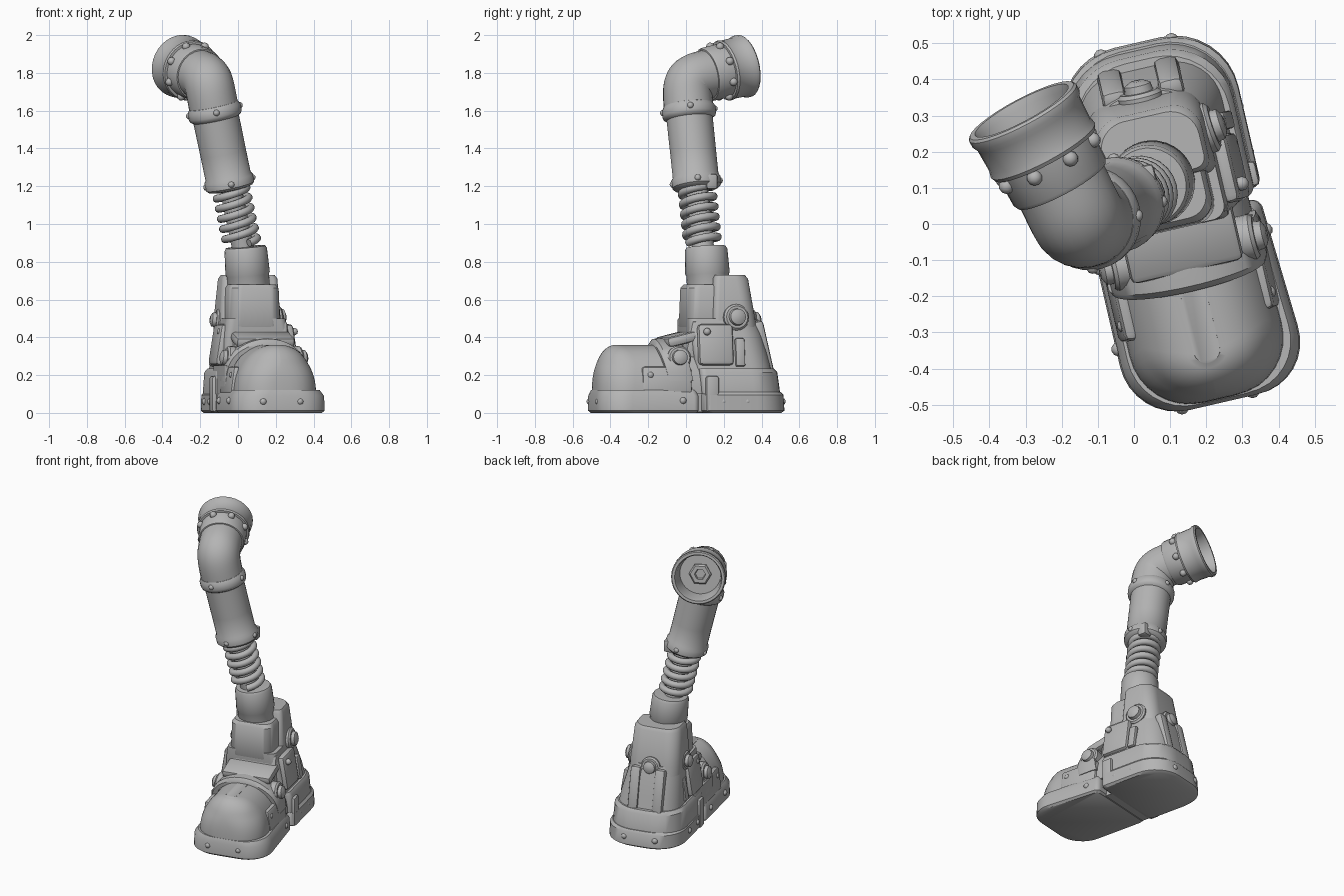
import bpy, bmesh, math
from mathutils import Matrix, Vector

if "Cube" in bpy.data.objects:
    bpy.data.objects.remove(bpy.data.objects["Cube"])

grey = bpy.data.materials.new("cast_grey")
grey.diffuse_color = (0.46, 0.46, 0.46, 1)
grey.use_nodes = True
grey.node_tree.nodes["Principled BSDF"].inputs["Base Color"].default_value = grey.diffuse_color
FOOT = Matrix.Translation((0.13, -0.05, 0)) @ Matrix.Rotation(math.radians(13), 4, 'Z')


def finish(ob, angle=38):
    ob.data.materials.clear()
    ob.data.materials.append(grey)
    bpy.ops.object.select_all(action='DESELECT')
    ob.select_set(True)
    bpy.context.view_layer.objects.active = ob
    bpy.ops.object.shade_smooth_by_angle(angle=math.radians(angle))
    return ob


def add(name, bm, angle=38):
    me = bpy.data.meshes.new(name)
    bm.to_mesh(me)
    bm.free()
    ob = bpy.data.objects.new(name, me)
    bpy.context.collection.objects.link(ob)
    return finish(ob, angle)


def loft(name, rings, M=FOOT):
    """Skin a list of equal-length point rings and cap the ends."""
    bm = bmesh.new()
    vs = [[bm.verts.new(M @ Vector(p)) for p in r] for r in rings]
    n = len(rings[0])
    for a, b in zip(vs, vs[1:]):
        for i in range(n):
            j = (i + 1) % n
            bm.faces.new((a[i], a[j], b[j], b[i]))
    bm.faces.new(vs[0][::-1])
    bm.faces.new(vs[-1])
    bmesh.ops.recalc_face_normals(bm, faces=bm.faces)
    return add(name, bm)


def outline(w, front, back, rf, rb, z, cx=0, n=8):
    """Rounded rectangle in foot space; -y is the toe end."""
    pts = []
    for sx, y, sy, r, a0 in ((1, back, -1, rb, 0), (-1, back, -1, rb, 90),
                             (-1, front, 1, rf, 180), (1, front, 1, rf, 270)):
        r = min(r, w * 0.99)
        for k in range(n + 1):
            a = math.radians(a0 + 90 * k / n)
            pts.append((cx + sx * (w - r) + r * math.cos(a), y + sy * r + r * math.sin(a), z))
    return pts


def flare(ring, amount):
    """Widen the outer side of a ring toward the toe."""
    return [(x + max(0, -y) * amount * (x > 0) * min(1, x / .1), y, z) for x, y, z in ring]


def lathe(name, origin, axis, profile, seg=32):
    """Turn (radius, height) pairs around an axis."""
    M = Matrix.Translation(origin) @ Vector(axis).to_track_quat('Z', 'Y').to_matrix().to_4x4()
    rings = [[(r * math.cos(2 * math.pi * k / seg), r * math.sin(2 * math.pi * k / seg), h)
              for k in range(seg)] for r, h in profile]
    return loft(name, rings, M)


def tube(name, pts, radius, res=8):
    cu = bpy.data.curves.new(name, 'CURVE')
    cu.dimensions = '3D'
    cu.bevel_depth, cu.bevel_resolution, cu.use_fill_caps = radius, res, True
    sp = cu.splines.new('POLY')
    sp.points.add(len(pts) - 1)
    for p, q in zip(sp.points, pts):
        p.co = (*q, 1)
    ob = bpy.data.objects.new(name, cu)
    bpy.context.collection.objects.link(ob)
    bpy.ops.object.select_all(action='DESELECT')
    ob.select_set(True)
    bpy.context.view_layer.objects.active = ob
    bpy.ops.object.convert(target='MESH')
    return finish(bpy.context.object)


def block(name, loc, size, rot=(0, 0, 0), bevel=0.012):
    bm = bmesh.new()
    bmesh.ops.create_cube(bm, size=1)
    bmesh.ops.scale(bm, vec=size, verts=bm.verts)
    bmesh.ops.bevel(bm, geom=bm.edges[:], offset=bevel, segments=2, affect='EDGES', profile=0.5)
    R = Matrix.Rotation(rot[2], 4, 'Z') @ Matrix.Rotation(rot[1], 4, 'Y') @ Matrix.Rotation(rot[0], 4, 'X')
    bm.transform(FOOT @ Matrix.Translation(loc) @ R)
    return add(name, bm)


def bolt(name, loc, axis, r):
    """Washer with a raised domed head, in foot space."""
    return lathe(name, FOOT @ Vector(loc), FOOT.to_3x3() @ Vector(axis),
                 [(r, -0.05), (r, 0.012), (r * .85, 0.022), (r * .65, 0.022), (r * .6, 0.042), (r * .3, 0.052)], 20)


def rivet(name, p, r=.022):
    bm = bmesh.new()
    bmesh.ops.create_icosphere(bm, subdivisions=2, radius=r, matrix=Matrix.Translation(p))
    add(name, bm, 60)


# --- toe half of the boot ---
loft("toe_sole", [flare(outline(w, f, b, .16, .03, z), .07) for w, f, b, z in
     ((.23, -.445, .06, 0), (.242, -.458, .07, .012), (.238, -.458, .07, .09), (.218, -.448, .06, .12))])
dome = []
for i in range(17):
    u = math.sin(math.pi / 2 * i / 16)
    kw, kf = max(.1, (1 - u ** 2.1) ** .5), max(.1, (1 - u ** 2.8) ** .5)
    dome.append(flare(outline(.015 + .195 * kw, -.33 - .117 * kf, .1, .17, .02, .10 + .26 * u), .04))
loft("toe_cap", dome)

# --- heel half of the boot ---
loft("heel_sole", [outline(w, f, b, .03, .18, z, .005) for w, f, b, z in
     ((.235, .115, .55, 0), (.247, .1, .565, .012), (.245, .1, .56, .095), (.232, .11, .55, .11))])
loft("heel_counter", [outline(w, f, b, .03, .175, z) for w, f, b, z in
     ((.235, .09, .545, .1), (.23, .08, .53, .215), (.215, .08, .515, .235))])
loft("heel_upper", [outline(w, f, b, .04, .13, z, cx) for w, f, b, z, cx in
     ((.205, .07, .50, .2, 0), (.195, .06, .478, .3, -.005), (.175, .04, .452, .42, -.015), (.16, .04, .425, .5, -.02))])
loft("shank", [outline(.19, -.1, .2, .02, .02, z, -.035) for z in (.004, .25)])
for s in (-1, 1):
    block("heel_rib", (s * .08 - .01, .452, .34), (.07, .06, .3), (math.radians(13), 0, 0), .02)
    block("ankle_side_plate", (s * .187 - .01, .17, .36), (.05, .19, .22), (0, math.radians(-9 * s), 0), .02)
    block("side_slot_plate", (s * .192, .3, .32), (.03, .05, .15), (0, math.radians(-9 * s), 0), .008)
    block("toe_side_panel", (s * .198, -.1, .17), (.045, .27, .15), (0, math.radians(-8 * s), 0), .018)
    block("heel_clip", (s * .232, .14, .1), (.035, .07, .19))
    bolt("instep_bolt", (s * .185, -.03, .29), (s, 0, .12), .064)

# --- instep strap and tongue plate ---
strap = []
for i in range(25):
    a = math.pi * i / 24
    c, q = math.cos(a), math.sin(a) ** .8
    lean = -.05 * q
    strap.append([(c * r, y + lean, .17 + h * q) for r, h, y in
                  ((.19, .185, -.09), (.22, .2, -.09), (.226, .222, -.075),
                   (.226, .23, .02), (.22, .23, .04), (.19, .19, .04))])
loft("instep_strap", strap)
block("tongue_plate", (0, .0, .39), (.32, .17, .055), (math.radians(14), 0, 0), .02)
block("tongue_support", (0, .1, .38), (.3, .14, .2), (math.radians(-12), 0, 0), .02)

# --- ankle socket ---
loft("ankle_front_block", [outline(w, f, b, .06, .03, z, -.025) for w, f, b, z in
     ((.135, .048, .3, .44), (.142, .038, .3, .46), (.135, .045, .27, .66), (.122, .06, .26, .68))])
loft("ankle_rear_block", [outline(w, f, b, .03, .08, z, -.022) for w, f, b, z in
     ((.165, .17, .42, .44), (.165, .17, .41, .5), (.15, .18, .375, .71), (.138, .19, .36, .73))])
for name, loc, axis, r in (("right_ankle_bolt", (.14, .29, .505), (1, .1, .1), .07),
                           ("left_ankle_bolt", (-.175, .25, .49), (-1, .1, .1), .06),
                           ("rear_ankle_bolt", (-.02, .41, .49), (0, 1, .15), .062)):
    bolt(name, loc, axis, r)

# --- shin: spring and sleeve share one leaning axis ---
base, top = Vector((.075, .115, .64)), Vector((-.125, .015, 1.6))
axis = (top - base).normalized()


def at(z):
    return base + (top - base) * (z - base.z) / (top.z - base.z)


lathe("ankle_pipe", (.062, .122, .6), (-.08, -.06, 1),
      [(.112, 0), (.113, .13), (.118, .14), (.113, .265), (.105, .28), (.07, .282)])
lathe("spring_core", at(.84), axis, [(.058, 0), (.058, .38)])
M = axis.to_track_quat('Z', 'Y').to_matrix()
turns, steps = 5.5, 132
tube("spring", [at(.9 + .295 * i / steps) + M @ Vector((math.cos(a), math.sin(a), 0)) * .084
                for i in range(steps + 1) for a in [2 * math.pi * turns * i / steps]], .021, 3)
lathe("shin_sleeve", at(1.18), axis,
      [(.08, 0), (.118, .008), (.13, .02), (.132, .06), (.122, .075), (.122, .2), (.123, .385),
       (.138, .395), (.143, .41), (.143, .44), (.132, .46), (.12, .465)])
block("sleeve_clamp", FOOT.inverted() @ (at(1.225) + Vector((.072, .077, 0))), (.07, .06, .08))

# --- elbow bend ---
n = Vector((-.46, .86, .2)).normalized()
rim = Vector((-.31, .312, 1.838))
P0, P3 = at(1.58), rim - n * .19
P1, P2 = P0 + axis * .2, P3 - n * .165
path = []
for i in range(29):
    t = i / 28
    path.append(P0 * (1 - t) ** 3 + P1 * 3 * t * (1 - t) ** 2 + P2 * 3 * t * t * (1 - t) + P3 * t ** 3)
tube("elbow_pipe", path, .131, 10)

# --- open socket at the upper end ---
lathe("socket_collar", rim - n * .24, n, [(.11, 0), (.138, .004), (.144, .015), (.146, .13)])
lathe("socket_cup", rim - n * .14, n,
      [(.13, 0), (.158, .004), (.163, .015), (.158, .035), (.16, .1), (.168, .115), (.168, .135),
       (.162, .142), (.146, .142), (.138, .12), (.125, .02), (.08, .012)])
lathe("socket_hex", rim - n * .14, n, [(.07, 0), (.07, .04), (.06, .05), (.035, .05), (.03, .03)], 6)

# --- rivets round the collars and along the soles ---
Q = n.to_track_quat('Z', 'Y').to_matrix()
for k in range(8):
    a = 2 * math.pi * (k + .5) / 8
    ring = Vector((math.cos(a), math.sin(a), 0))
    rivet("socket_rivet", rim - n * .155 + Q @ ring * .146)
    if k % 2:
        rivet("sleeve_rivet", at(1.6) + M @ ring * .136, .018)
        rivet("lower_sleeve_rivet", at(1.22) + M @ ring * .124, .018)
for s in (-1, 1):
    for x, y, z in ((.235, -.25, .065), (.235, -.02, .065), (.205, -.19, .2), (.234, .2, .06),
                    (.234, .33, .06), (.1, .55, .06), (.1, -.446, .06), (.2, .12, .43)):
        rivet("boot_rivet", FOOT @ Vector((s * x, y, z)), .02)
